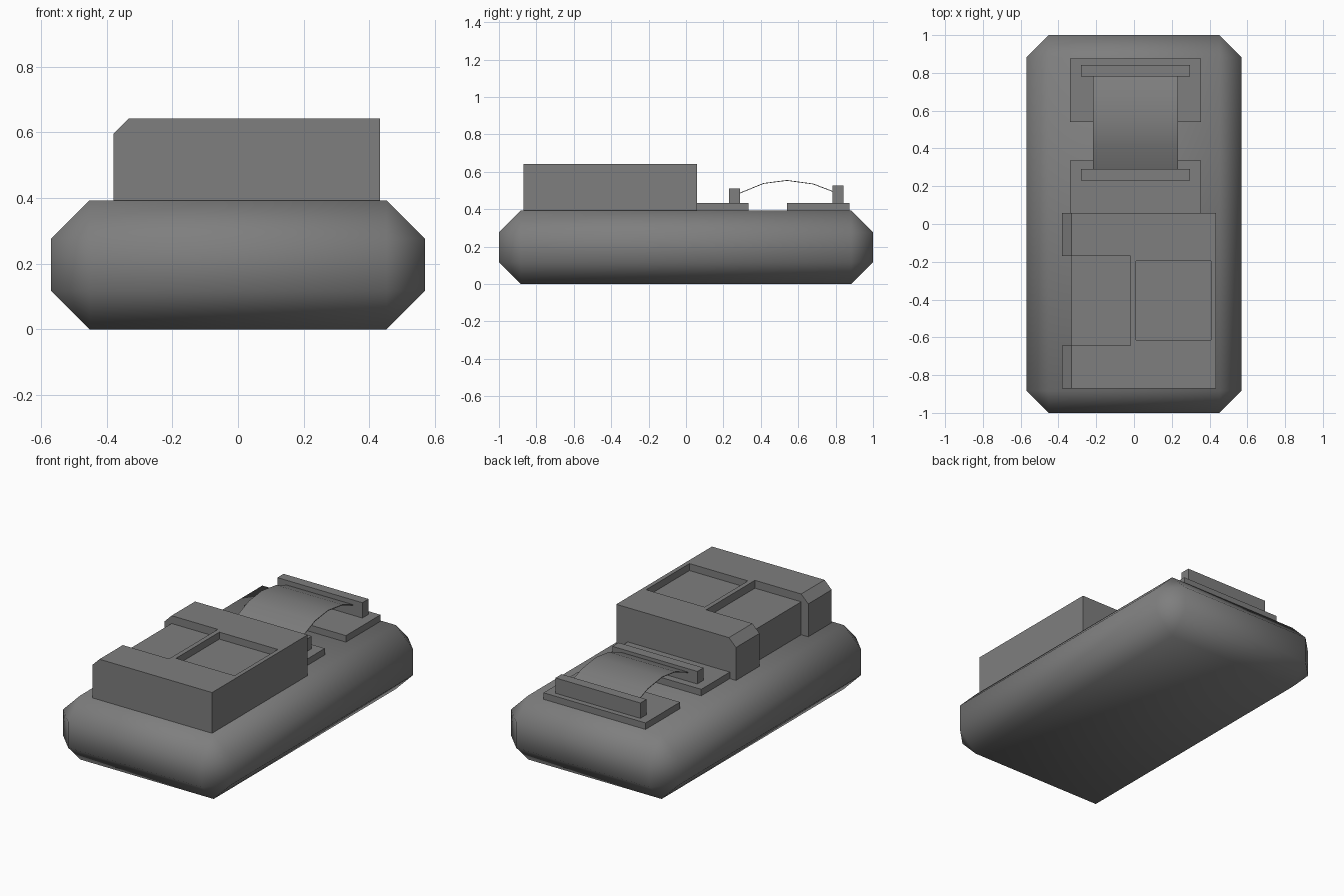
import bpy
import bmesh
from math import radians

default_cube = bpy.data.objects.get("Cube")
if default_cube:
    bpy.data.objects.remove(default_cube, do_unlink=True)

grey = bpy.data.materials.new("mid_grey")
grey.use_nodes = True
GREY = (0.21, 0.21, 0.21, 1)
grey.diffuse_color = GREY
grey.node_tree.nodes["Principled BSDF"].inputs["Base Color"].default_value = GREY


def make_object(name, bm):
    bmesh.ops.recalc_face_normals(bm, faces=bm.faces)
    mesh = bpy.data.meshes.new(name)
    bm.to_mesh(mesh)
    bm.free()
    mesh.materials.append(grey)
    obj = bpy.data.objects.new(name, mesh)
    bpy.context.collection.objects.link(obj)
    return obj


def block(name, x, y, z):
    """Box given by its (low, high) extents on each axis."""
    bm = bmesh.new()
    bmesh.ops.create_cube(bm, size=1)
    for v in bm.verts:
        v.co = [span[c > 0] for span, c in zip((x, y, z), v.co)]
    return make_object(name, bm)


def activate(obj):
    bpy.ops.object.select_all(action='DESELECT')
    obj.select_set(True)
    bpy.context.view_layer.objects.active = obj


def cut(obj, x, y, z):
    """Subtract a box and discard the cutter."""
    cutter = block("cutter", x, y, z)
    cutter.hide_render = True
    mod = obj.modifiers.new("cut", 'BOOLEAN')
    mod.operation = 'DIFFERENCE'
    mod.solver = 'EXACT'
    mod.object = cutter
    activate(obj)
    bpy.ops.object.modifier_apply(modifier=mod.name)
    bpy.data.objects.remove(cutter, do_unlink=True)


DECK = 0.393
FLOOR = 0.595
TOP = 0.643

# Hull: chamfered slab, softly shaded all over
hull = block("hull", (-0.57, 0.57), (-1, 1), (0, DECK))
bevel = hull.modifiers.new("chamfer", 'BEVEL')
bevel.width = 0.117
bevel.segments = 1
activate(hull)
bpy.ops.object.modifier_apply(modifier=bevel.name)
bpy.ops.object.shade_smooth()

# Housing: one chamfered long edge, extruded along y
bm = bmesh.new()
profile = [(-0.38, DECK), (0.433, DECK), (0.433, TOP), (-0.332, TOP), (-0.38, FLOOR)]
face = bm.faces.new([bm.verts.new((x, -0.87, z)) for x, z in profile])
extruded = bmesh.ops.extrude_face_region(bm, geom=[face])
for v in extruded["geom"]:
    if isinstance(v, bmesh.types.BMVert):
        v.co.y = 0.058
housing = make_object("housing", bm)

# Side bay, its shallow shelf, and the square recess beside it
cut(housing, (-0.5, -0.332), (-0.643, -0.17), (0.3, 0.8))
cut(housing, (-0.5, -0.018), (-0.643, -0.17), (FLOOR, 0.8))
cut(housing, (0.01, 0.407), (-0.615, -0.195), (0.6, 0.8))

# Base plates and crossbars holding the arched sheet
PLATE_TOP = 0.433
for name, plate_y, bar_y, bar_top in (
    ("front", (0.058, 0.335), (0.23, 0.29), 0.51),
    ("rear", (0.54, 0.875), (0.782, 0.842), 0.527),
):
    block(name + "_plate", (-0.338, 0.355), plate_y, (DECK, PLATE_TOP))
    block(name + "_crossbar", (-0.28, 0.297), bar_y, (PLATE_TOP, bar_top))

# Arched sheet swept across x
bm = bmesh.new()
arc = [(0.285, 0.485), (0.415, 0.538), (0.54, 0.554), (0.68, 0.535), (0.785, 0.495)]
rows = [[bm.verts.new((x, y, z)) for x in (-0.217, 0.233)] for y, z in arc]
for a, b in zip(rows, rows[1:]):
    bm.faces.new((a[0], a[1], b[1], b[0]))
sheet = make_object("arched_sheet", bm)
solid = sheet.modifiers.new("thickness", 'SOLIDIFY')
solid.thickness = 0.004
solid.offset = 0
activate(sheet)
bpy.ops.object.modifier_apply(modifier=solid.name)
bpy.ops.object.shade_smooth_by_angle(angle=radians(40))
